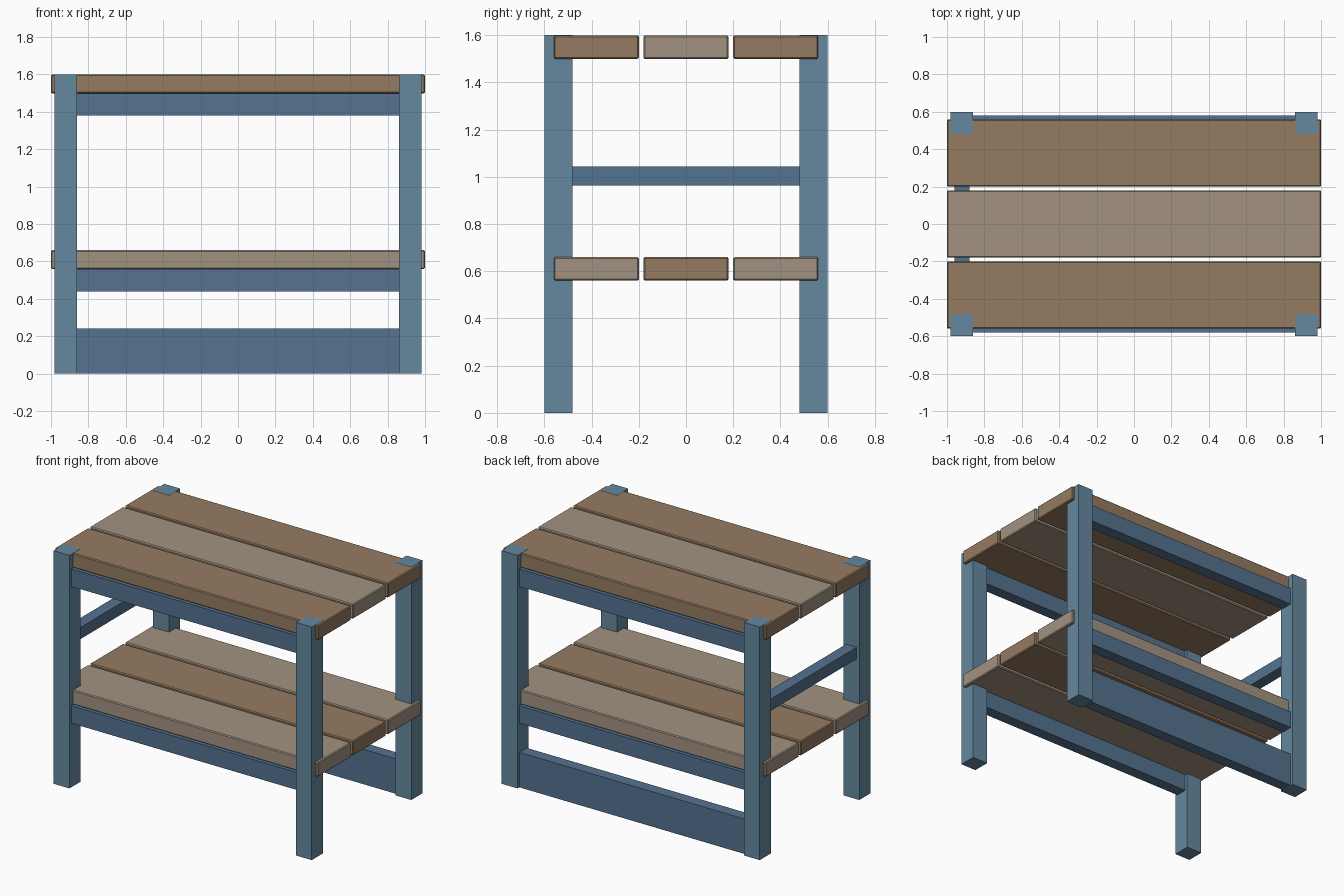
import bpy

if "Cube" in bpy.data.objects:
    bpy.data.objects.remove(bpy.data.objects["Cube"])


def material(name, color):
    m = bpy.data.materials.new(name)
    m.diffuse_color = (*color, 1)
    m.use_nodes = True
    m.node_tree.nodes["Principled BSDF"].inputs["Base Color"].default_value = m.diffuse_color
    return m


LEG = material("leg_blue", (0.13, 0.25, 0.35))
RAIL = material("rail_blue", (0.09, 0.17, 0.28))
BROWN = material("brown_wood", (0.30, 0.20, 0.12))
PALE = material("pale_wood", (0.36, 0.29, 0.22))


def box(name, x, y, z, mat, bevel=0):
    """Box from (min, max) ranges on each axis."""
    bpy.ops.mesh.primitive_cube_add(size=1, location=[sum(r) / 2 for r in (x, y, z)])
    ob = bpy.context.object
    ob.name = name
    ob.scale = [r[1] - r[0] for r in (x, y, z)]
    bpy.ops.object.transform_apply(location=False, rotation=False, scale=True)
    ob.data.materials.append(mat)
    if bevel:
        mod = ob.modifiers.new("edge", 'BEVEL')
        mod.width = bevel
        mod.segments = 1
    return ob


def span(a, b, sign):
    return tuple(sorted((a * sign, b * sign)))


# Corner legs
for sx, side in ((-1, "left"), (1, "right")):
    for sy, end in ((-1, "front"), (1, "back")):
        box(f"{end}_{side}_leg", span(0.86, 0.98, sx), span(0.48, 0.60, sy), (0, 1.6), LEG)

# Plank shelves, each with rails underneath
for level, top, outer, inner in (("top", 1.599, BROWN, PALE), ("lower", 0.66, PALE, BROWN)):
    for i in (-1, 0, 1):
        y = i * 0.38
        box(f"{level}_plank_{i + 2}", (-1, 1), (y - 0.18, y + 0.18), (top - 0.1, top),
            outer if i else inner, 0.006)
    for sy, end in ((-1, "front"), (1, "back")):
        box(f"{level}_{end}_rail", (-0.86, 0.86), span(0.50, 0.58, sy),
            (top - 0.22, top - 0.1), RAIL)

# Back kick board and left side bar
box("back_kick_board", (-0.86, 0.86), (0.50, 0.58), (0, 0.24), RAIL)
box("left_side_bar", (-0.96, -0.88), (-0.598, 0.598), (0.963, 1.043), RAIL)
